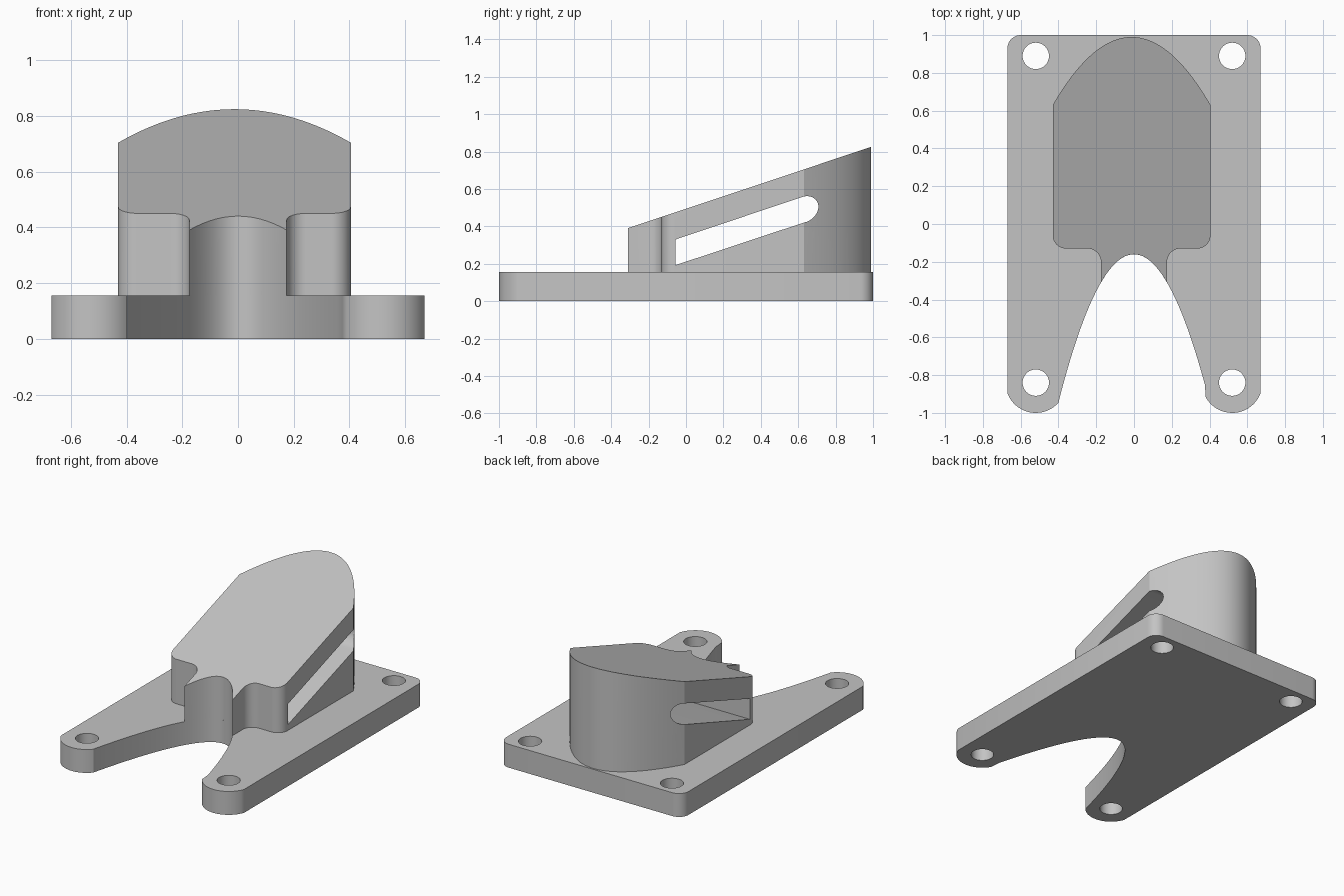
import bpy, bmesh, math

if "Cube" in bpy.data.objects:
    bpy.data.objects.remove(bpy.data.objects["Cube"], do_unlink=True)

BASE_TOP = 0.155
HALF_W = 0.67
FOOT_X, FOOT_Y = 0.52, -0.84
NECK = 0.175
LEFT, RIGHT = -0.43, 0.405

grey = bpy.data.materials.new("plain grey")
grey.use_nodes = True
grey.diffuse_color = (0.55, 0.55, 0.55, 1)
grey.node_tree.nodes["Principled BSDF"].inputs["Base Color"].default_value = grey.diffuse_color


def arc(cx, cy, r, a0, a1, n=12):
    angles = [math.radians(a0 + (a1 - a0) * i / n) for i in range(n + 1)]
    return [(cx + r * math.cos(a), cy + r * math.sin(a)) for a in angles]


def arch(x0, x1, n=40):
    """Parabolic cut-out at the front."""
    xs = [x0 + (x1 - x0) * i / n for i in range(n + 1)]
    return [(x, -0.16 - 4.9 * x * x) for x in xs]


def prism(name, outline, low, high):
    """Solid between two copies of an outline, placed by functions."""
    bm = bmesh.new()
    a = [bm.verts.new(low(u, v)) for u, v in outline]
    b = [bm.verts.new(high(u, v)) for u, v in outline]
    n = len(a)
    bm.faces.new(a[::-1])
    bm.faces.new(b)
    for i in range(n):
        j = (i + 1) % n
        bm.faces.new((a[i], a[j], b[j], b[i]))
    bmesh.ops.recalc_face_normals(bm, faces=bm.faces)
    mesh = bpy.data.meshes.new(name)
    bm.to_mesh(mesh)
    bm.free()
    mesh.materials.append(grey)
    ob = bpy.data.objects.new(name, mesh)
    bpy.context.collection.objects.link(ob)
    return ob


def select(ob):
    bpy.ops.object.select_all(action='DESELECT')
    ob.select_set(True)
    bpy.context.view_layer.objects.active = ob


def cut(ob, cutter):
    mod = ob.modifiers.new("cut", 'BOOLEAN')
    mod.operation = 'DIFFERENCE'
    mod.solver = 'EXACT'
    mod.object = cutter
    select(ob)
    bpy.ops.object.modifier_apply(modifier=mod.name)
    bpy.data.objects.remove(cutter, do_unlink=True)


# Base plate with two feet and rounded rear corners
plate = (arc(-FOOT_X, FOOT_Y, 0.16, 200, 319, 20)
         + arch(-0.395, 0.375)
         + arc(FOOT_X, FOOT_Y, 0.16, 209, 340, 20)
         + arc(HALF_W - 0.07, 0.93, 0.07, 0, 90)
         + arc(-HALF_W + 0.07, 0.93, 0.07, 90, 180))
base = prism("base_plate", plate,
             lambda x, y: (x, y, 0), lambda x, y: (x, y, BASE_TOP))

# Bolt holes
for sx in (-1, 1):
    for y in (FOOT_Y, 0.89):
        hole = arc(sx * FOOT_X, y, 0.07, 0, 348.75, 31)
        cut(base, prism("hole_cutter", hole,
                        lambda x, y: (x, y, -0.1), lambda x, y: (x, y, 0.3)))

# Wedge body: neck, rounded shoulders, straight sides, curved back
mid, half = (LEFT + RIGHT) / 2, (RIGHT - LEFT) / 2
back = [(mid + half * t, 0.99 - 0.36 * t * t)
        for t in (1 - i / 20 for i in range(41))]
shoulder = -0.13
body = (arch(-NECK, NECK, 24)
        + arc(NECK + 0.07, shoulder - 0.07, 0.07, 180, 90)
        + arc(RIGHT - 0.07, shoulder + 0.07, 0.07, -90, 0)
        + back
        + arc(LEFT + 0.07, shoulder + 0.07, 0.07, 180, 270)
        + arc(-NECK - 0.07, shoulder - 0.07, 0.07, 90, 0))
wedge = prism("wedge_body", body,
              lambda x, y: (x, y, BASE_TOP),
              lambda x, y: (x, y, 0.494 + 0.334 * y))

# Sloping slot through the sides, rounded at the rear
angles = [math.radians(-90 + 180 * i / 16) for i in range(17)]
slot = [(-0.055, 0.33), (-0.055, 0.193)]
slot += [(0.63 + 0.078 * math.cos(a), 0.49 + 0.07 * math.sin(a)
          + 0.015 * math.cos(a)) for a in angles]
cut(wedge, prism("slot_cutter", slot,
                 lambda y, z: (-1, y, z), lambda y, z: (1, y, z)))

for ob in (base, wedge):
    select(ob)
    bpy.ops.object.shade_smooth_by_angle(angle=math.radians(30))
